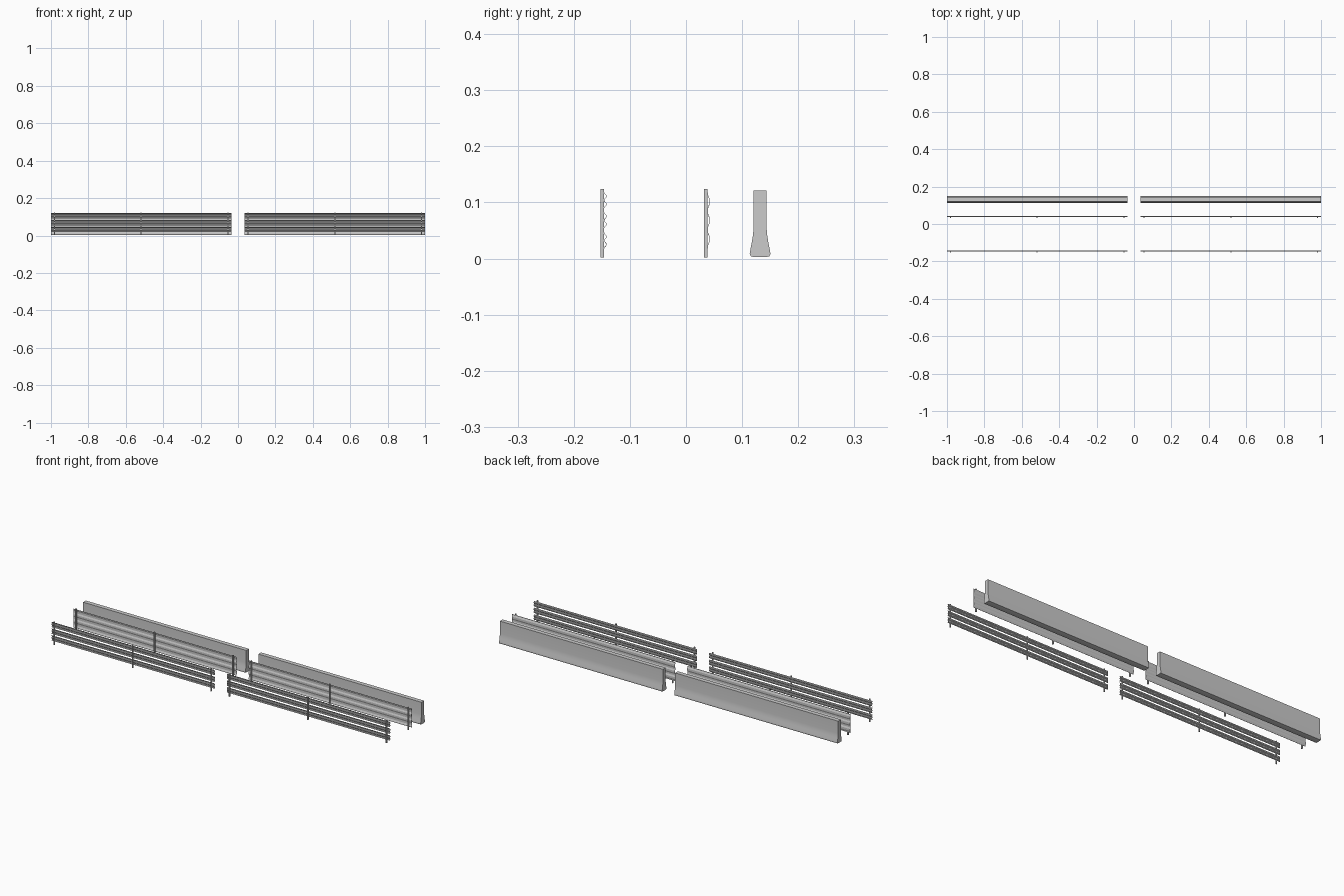
import bpy, bmesh, math

if "Cube" in bpy.data.objects:
    bpy.data.objects.remove(bpy.data.objects["Cube"])

LENGTH = 0.964          # length of one barrier
CENTRES = (-0.518, 0.518)
SIDES = ("left", "right")


def finish(name, bm, angle=None):
    bmesh.ops.recalc_face_normals(bm, faces=bm.faces)
    mesh = bpy.data.meshes.new(name)
    bm.to_mesh(mesh)
    bm.free()
    obj = bpy.data.objects.new(name, mesh)
    bpy.context.collection.objects.link(obj)
    if angle:
        bpy.context.view_layer.objects.active = obj
        obj.select_set(True)
        bpy.ops.object.shade_smooth_by_angle(angle=math.radians(angle))
        obj.select_set(False)
    return obj


def extrude_x(name, profile, cx, angle):
    """Closed (y, z) profile swept along x."""
    bm = bmesh.new()
    ends = [[bm.verts.new((cx + s * LENGTH / 2, y, z)) for y, z in profile] for s in (-1, 1)]
    n = len(profile)
    for i in range(n):
        j = (i + 1) % n
        bm.faces.new((ends[0][i], ends[0][j], ends[1][j], ends[1][i]))
    for e in ends:
        bm.faces.new(e)
    return finish(name, bm, angle)


def box(name, centre, size):
    bm = bmesh.new()
    bmesh.ops.create_cube(bm, size=1)
    for v in bm.verts:
        v.co = [c + p * s for c, p, s in zip(centre, v.co, size)]
    return finish(name, bm)


def corrugated(y, z0, z1, ridges, depth, thick=0.001):
    """Thin sheet section with flat-topped ridges facing +y."""
    step = (z1 - z0) / ridges
    pts = []
    for r in range(ridges):
        for t, d in ((0.0, 0), (0.12, 0), (0.35, 1), (0.65, 1), (0.88, 0)):
            pts.append((y + d * depth, z0 + (r + t) * step))
    pts.append((y, z1))
    return pts + [(a + thick, b) for a, b in reversed(pts)]


def posts(name, cx, y):
    for label, dx in (("outer", -0.464), ("middle", 0), ("inner", 0.464)):
        box(f"{name}_{label}", (cx + dx, y, 0.063), (0.006, 0.006, 0.122))


# right half of the concrete section, from the top down
half = [(0.0115, 0.121), (0.0115, 0.056), (0.0125, 0.043), (0.0145, 0.03),
        (0.0180, 0.012), (0.0185, 0.008), (0.0165, 0.004), (0.0130, 0.003)]
concrete = [(0.132 + a, z) for a, z in half] + [(0.132 - a, z) for a, z in reversed(half)]

for side, cx in zip(SIDES, CENTRES):
    # concrete wall
    extrude_x(f"{side}_concrete_barrier", concrete, cx, 35)

    # single wide corrugated panel on posts
    extrude_x(f"{side}_wide_guard_panel", corrugated(0.038, 0.018, 0.118, 3, 0.003), cx, 20)
    posts(f"{side}_wide_guard_post", cx, 0.035)

    # three narrow double-ridged rails on posts
    for k in range(3):
        z0 = 0.018 + k * 0.036
        extrude_x(f"{side}_narrow_rail_{k + 1}",
                  corrugated(-0.146, z0, z0 + 0.028, 2, 0.003), cx, 20)
    posts(f"{side}_narrow_rail_post", cx, -0.149)
